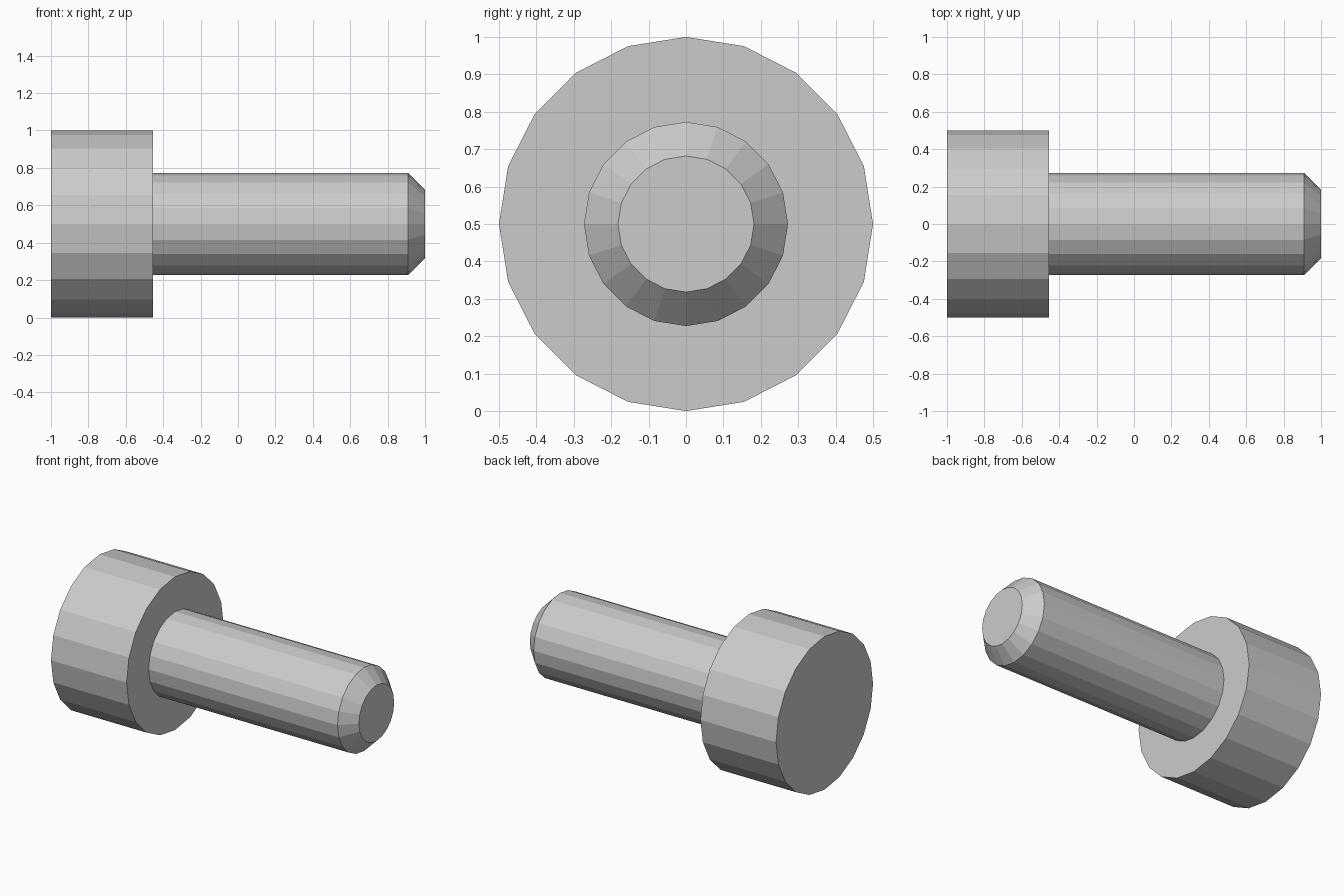
import bpy, bmesh
from math import sin, cos, tau

if "Cube" in bpy.data.objects:
    bpy.data.objects.remove(bpy.data.objects["Cube"])

SIDES = 20
AXIS_Z = 0.5

# Half profile along the screw axis: (x, radius)
PROFILE = [
    (-1.0, 0.5),         # flat end of the head
    (-0.4545, 0.5),      # underside of the head
    (-0.4545, 0.2727),   # start of the shank
    (0.9091, 0.2727),    # start of the tip chamfer
    (1.0, 0.1818),       # flat tip
]


def lathe_x(name, profile, sides):
    """Turn a profile around the x direction and cap both ends."""
    bm = bmesh.new()
    rings = [[bm.verts.new((x, r * cos(tau * i / sides), AXIS_Z + r * sin(tau * i / sides)))
              for i in range(sides)] for x, r in profile]
    for a, b in zip(rings, rings[1:]):
        for i in range(sides):
            j = (i + 1) % sides
            bm.faces.new((a[i], a[j], b[j], b[i]))
    bm.faces.new(rings[0])
    bm.faces.new(rings[-1])
    bmesh.ops.recalc_face_normals(bm, faces=bm.faces)
    mesh = bpy.data.meshes.new(name)
    bm.to_mesh(mesh)
    bm.free()
    obj = bpy.data.objects.new(name, mesh)
    bpy.context.collection.objects.link(obj)
    return obj


# Head, shank and chamfered tip in one closed body
lathe_x("cylinder_head_bolt", PROFILE, SIDES)
